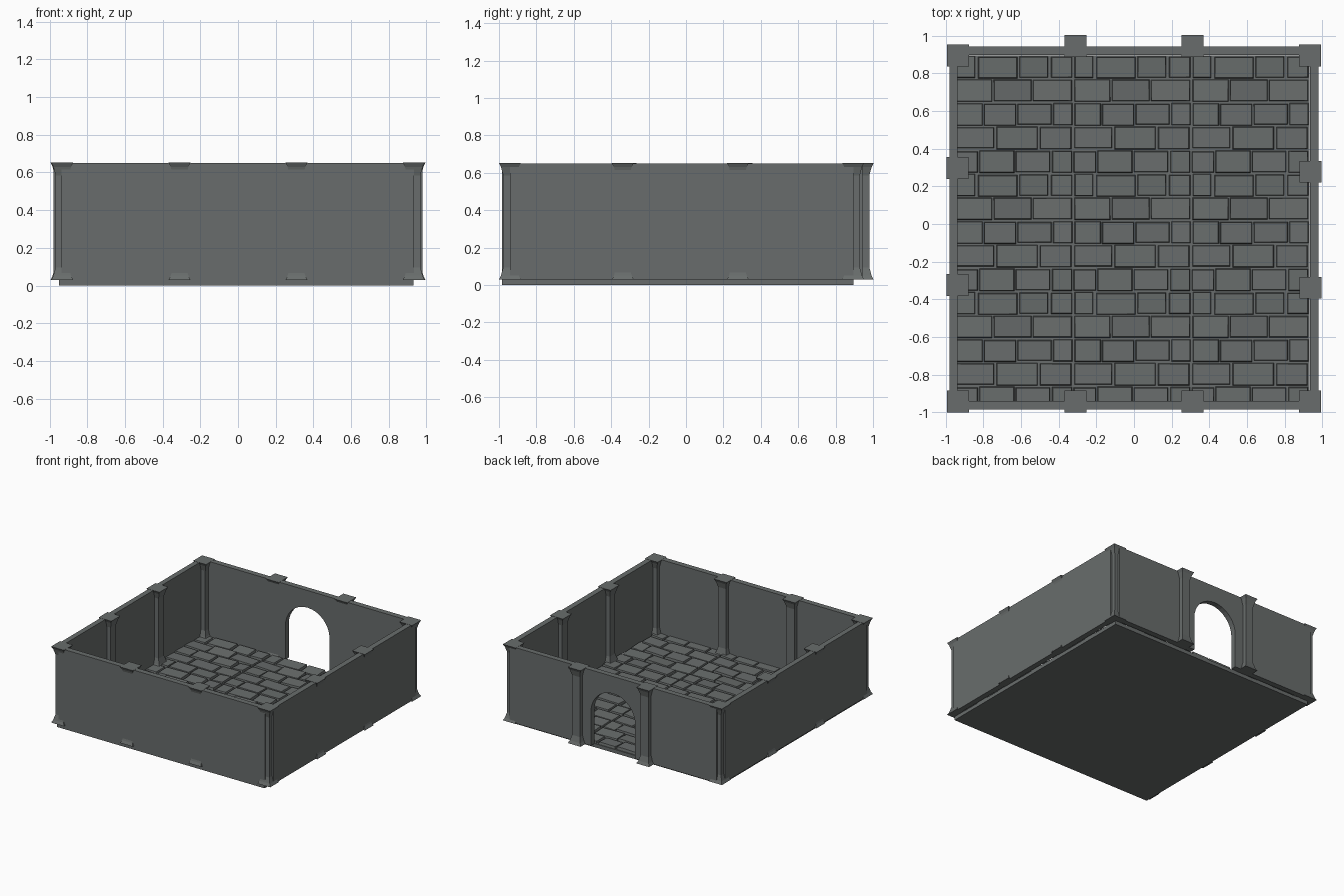
import bpy, bmesh, math, random

if "Cube" in bpy.data.objects:
    bpy.data.objects.remove(bpy.data.objects["Cube"])
random.seed(4)

stone = bpy.data.materials.new("dark grey stone")
stone.diffuse_color = (0.14, 0.152, 0.15, 1)
stone.use_nodes = True
stone.node_tree.nodes["Principled BSDF"].inputs["Base Color"].default_value = stone.diffuse_color


def finish(name, bm):
    bmesh.ops.recalc_face_normals(bm, faces=bm.faces)
    me = bpy.data.meshes.new(name)
    bm.to_mesh(me)
    bm.free()
    me.materials.append(stone)
    ob = bpy.data.objects.new(name, me)
    bpy.context.collection.objects.link(ob)
    return ob


def loft(bm, rings):
    """Skin a list of four-cornered rings and cap both ends."""
    vs = [[bm.verts.new(p) for p in r] for r in rings]
    for a, b in zip(vs, vs[1:]):
        for i in range(4):
            j = (i + 1) % 4
            bm.faces.new((a[i], a[j], b[j], b[i]))
    bm.faces.new(vs[0][::-1])
    bm.faces.new(vs[-1])


def rect(x0, x1, y0, y1, z):
    return [(x0, y0, z), (x1, y0, z), (x1, y1, z), (x0, y1, z)]


def box(name, x0, x1, y0, y1, z0, z1):
    bm = bmesh.new()
    loft(bm, [rect(x0, x1, y0, y1, z0), rect(x0, x1, y0, y1, z1)])
    return finish(name, bm)


BASE, TOP = 0.03, 0.65

# Floor slab and the three plain walls
box("floor_slab", -0.95, 0.93, -0.985, 0.895, 0, 0.03)
box("front_wall", -0.937, 0.935, -0.985, -0.94, BASE, TOP)
box("left_wall", -0.98, -0.937, -0.942, 0.895, BASE, TOP)
box("right_wall", 0.935, 0.98, -0.942, 0.895, BASE, TOP)

# Back wall with arched doorway, drawn as an outline and extruded
bm = bmesh.new()
R, SPRING = 0.2, 0.31
outline = [(0.935, BASE), (0.935, TOP), (-0.937, TOP), (-0.937, BASE), (-R, BASE)]
outline += [(-R * math.cos(math.pi * i / 16), SPRING + R * math.sin(math.pi * i / 16))
            for i in range(17)]
outline += [(R, BASE)]
face = bm.faces.new([bm.verts.new((x, 0.898, z)) for x, z in outline])
ext = bmesh.ops.extrude_face_region(bm, geom=[face])
for v in ext["geom"]:
    if isinstance(v, bmesh.types.BMVert):
        v.co.y += 0.045
bmesh.ops.triangulate(bm, faces=[f for f in bm.faces if len(f.verts) > 4])
finish("back_wall", bm)

# Pillars flared at foot and head
PROFILE = [(0.058, 0.03), (0.047, 0.052), (0.035, 0.095),
           (0.035, 0.585), (0.047, 0.63), (0.058, 0.652)]


def pillar(name, x, y):
    bm = bmesh.new()
    loft(bm, [rect(x - h, x + h, y - h, y + h, z) for h, z in PROFILE])
    finish(name, bm)


for side, x in (("left", -0.933), ("right", 0.933)):
    pillar(side + "_back_corner_pillar", x, 0.894)
    pillar(side + "_front_corner_pillar", x, -0.942)
    pillar(side + "_front_pillar", 0.31 * math.copysign(1, x), -0.942)
    pillar(side + "_door_pillar", 0.31 * math.copysign(1, x), 0.945)
for i, y in enumerate((0.297, -0.323)):
    pillar("left_wall_pillar_%d" % i, -0.937, y)
for i, y in enumerate((0.277, -0.338)):
    pillar("right_wall_pillar_%d" % i, 0.937, y)

# Paving: one random patch of flagstones, repeated three by three
TILE, ROWS = 0.6267, 5
patch = []
for r in range(ROWS):
    y0, y1 = r * TILE / ROWS, (r + 1) * TILE / ROWS
    cuts = [0, 0.36, 0.68, 1] if r % 2 else [0, 0.22, 0.54, 0.82, 1]
    cuts = [c + (random.uniform(-0.04, 0.04) if 0 < c < 1 else 0) for c in cuts]
    for a, b in zip(cuts, cuts[1:]):
        j = [random.uniform(0.002, 0.009) for _ in range(4)]
        zs = [random.uniform(0.04, 0.05) for _ in range(4)]
        x0, x1 = a * TILE + j[0], b * TILE - j[1]
        patch.append((x0, x1, y0 + j[2], y1 - j[3], zs))
bm = bmesh.new()
for tx in range(3):
    for ty in range(3):
        ox, oy = -0.95 + tx * TILE, -0.985 + ty * TILE
        for x0, x1, y0, y1, zs in patch:
            low = rect(ox + x0, ox + x1, oy + y0, oy + y1, 0.028)
            e = 0.004
            high = rect(ox + x0 + e, ox + x1 - e, oy + y0 + e, oy + y1 - e, 0)
            # tilted plane through three of the corner heights
            zz = [zs[0], zs[1], zs[1] + zs[3] - zs[0], zs[3]]
            loft(bm, [low, [(p[0], p[1], z) for p, z in zip(high, zz)]])
finish("floor_flagstones", bm)
